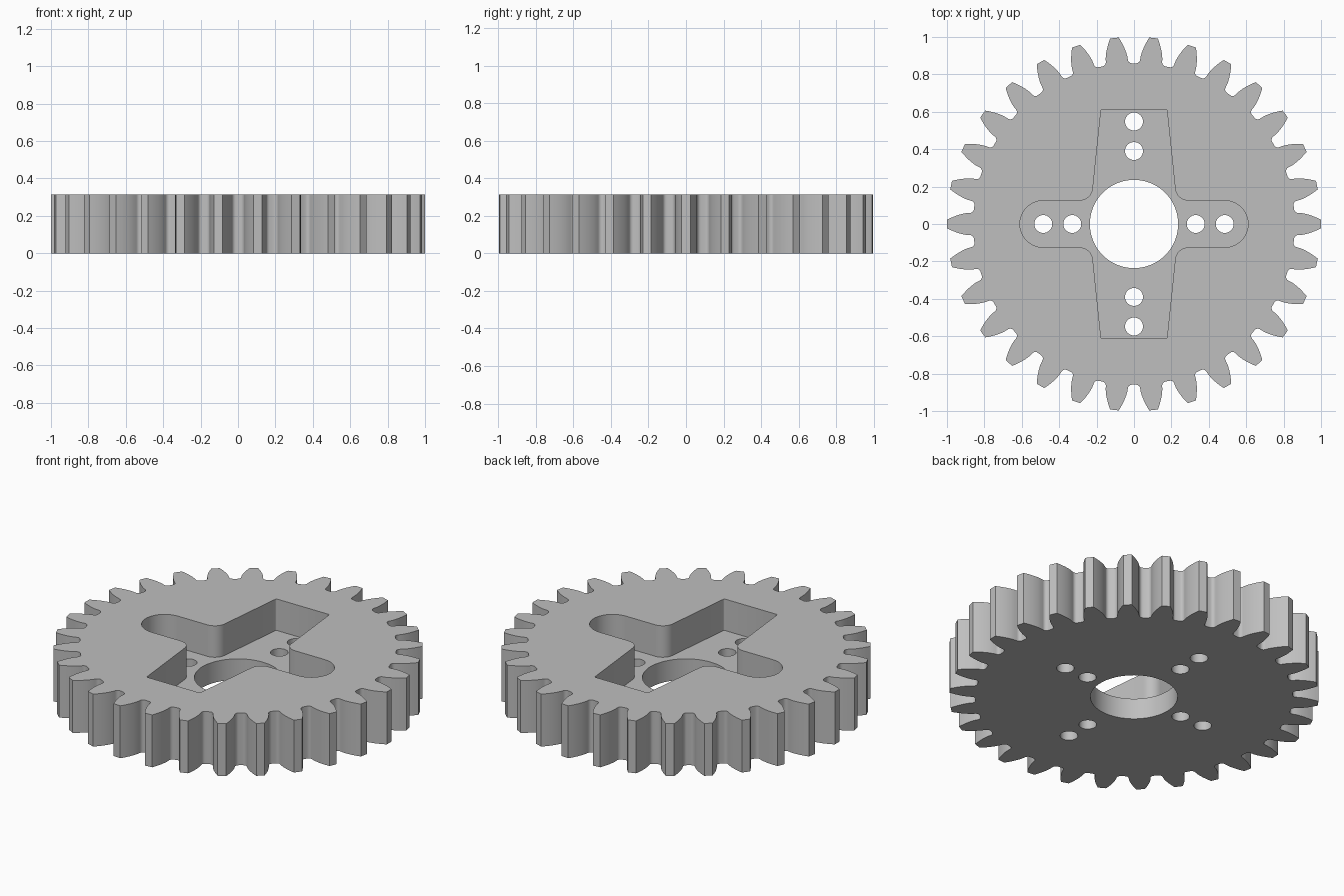
import bpy, bmesh, math
from mathutils import Vector

if "Cube" in bpy.data.objects:
    bpy.data.objects.remove(bpy.data.objects["Cube"])

TEETH, HEIGHT, FLOOR = 30, 0.313, 0.125
MODULE = 2 / (TEETH + 2) / 1          # outer radius is 1
PITCH_R = TEETH * MODULE / 2
BASE_R = PITCH_R * math.cos(math.radians(20))
ROOT_R = PITCH_R - 1.25 * MODULE

grey = bpy.data.materials.new("light_grey")
grey.diffuse_color = (0.52, 0.52, 0.52, 1)
grey.use_nodes = True
grey.node_tree.nodes["Principled BSDF"].inputs["Base Color"].default_value = grey.diffuse_color


def prism(name, outline, z0, z1):
    """Extrude a closed counter-clockwise outline from z0 to z1."""
    bm = bmesh.new()
    face = bm.faces.new([bm.verts.new((x, y, z0)) for x, y in outline])
    top = bmesh.ops.extrude_face_region(bm, geom=[face])["geom"]
    bmesh.ops.translate(bm, vec=(0, 0, z1 - z0),
                        verts=[g for g in top if isinstance(g, bmesh.types.BMVert)])
    bmesh.ops.recalc_face_normals(bm, faces=bm.faces)
    mesh = bpy.data.meshes.new(name)
    bm.to_mesh(mesh)
    bm.free()
    obj = bpy.data.objects.new(name, mesh)
    bpy.context.collection.objects.link(obj)
    return obj


def circle(cx, cy, r, n):
    return [(cx + r * math.cos(2 * math.pi * i / n), cy + r * math.sin(2 * math.pi * i / n))
            for i in range(n)]


def fillet(prev, corner, nxt, r, n):
    """Points of an arc of radius r rounding a corner."""
    c = Vector(corner)
    a, b = (Vector(prev) - c).normalized(), (Vector(nxt) - c).normalized()
    half = a.angle(b) / 2
    centre = c + (a + b).normalized() * (r / math.sin(half))
    start = c + a * (r / math.tan(half)) - centre
    end = c + b * (r / math.tan(half)) - centre
    return [tuple(centre + start.slerp(end, i / n) * r / start.slerp(end, i / n).length)
            for i in range(n + 1)]


def inv(r):
    a = math.acos(min(1, BASE_R / r))
    return math.tan(a) - a


# Half a tooth as (radius, half angle): involute flank, then rounded root
base_half = math.pi / (2 * TEETH) + inv(PITCH_R)
flank = [(r, base_half - inv(r)) for r in
         [1 - (1 - BASE_R) * i / 7 for i in range(8)]]
depth = BASE_R - ROOT_R
root = [(BASE_R - depth * math.sin(t), base_half + depth / BASE_R * (1 - math.cos(t)))
        for t in [math.pi / 2 * i / 5 for i in range(1, 6)]]
half_tooth = flank + root
tooth = [(r, -a) for r, a in reversed(half_tooth)] + half_tooth
gear_outline = []
for k in range(TEETH):
    mid = 2 * math.pi * k / TEETH
    gear_outline += [(r * math.cos(mid + a), r * math.sin(mid + a)) for r, a in tooth]

# Cross-shaped recess: quarter outline mirrored to all four sides
tip, crook, end = (0.176, 0.612), (0.227, 0.125), (0.485, 0.125)
quarter = [(end[0] + 0.125 * math.cos(t), 0.125 * math.sin(t))
           for t in [math.pi / 2 * i / 12 for i in range(13)]]
quarter += fillet(end, crook, tip, 0.07, 8)
quarter += fillet(crook, tip, (0, tip[1]), 0.008, 3)
upper = quarter + [(-x, y) for x, y in reversed(quarter)]
recess_outline = upper + [(x, -y) for x, y in reversed(upper)][1:-1]

# Gear body and its cutters
gear = prism("gear", gear_outline, 0, HEIGHT)
cutters = [prism("recess_cutter", recess_outline, FLOOR, HEIGHT + 0.1),
           prism("bore_cutter", circle(0, 0, 0.236, 72), -0.1, FLOOR + 0.1)]
for d in (0.33, 0.485):
    for sx in (-1, 1):
        cutters.append(prism("side_hole_cutter", circle(sx * d, 0, 0.048, 32), -0.1, FLOOR + 0.1))
for d in (0.39, 0.548):
    for sy in (-1, 1):
        cutters.append(prism("end_hole_cutter", circle(0, sy * d, 0.048, 32), -0.1, FLOOR + 0.1))

bpy.context.view_layer.objects.active = gear
gear.select_set(True)
for cutter in cutters:
    mod = gear.modifiers.new(cutter.name, "BOOLEAN")
    mod.operation, mod.solver, mod.object = "DIFFERENCE", "EXACT", cutter
    bpy.ops.object.modifier_apply(modifier=mod.name)
    bpy.data.objects.remove(cutter)

gear.data.materials.clear()
gear.data.materials.append(grey)
bpy.ops.object.shade_smooth_by_angle(angle=math.radians(30))
